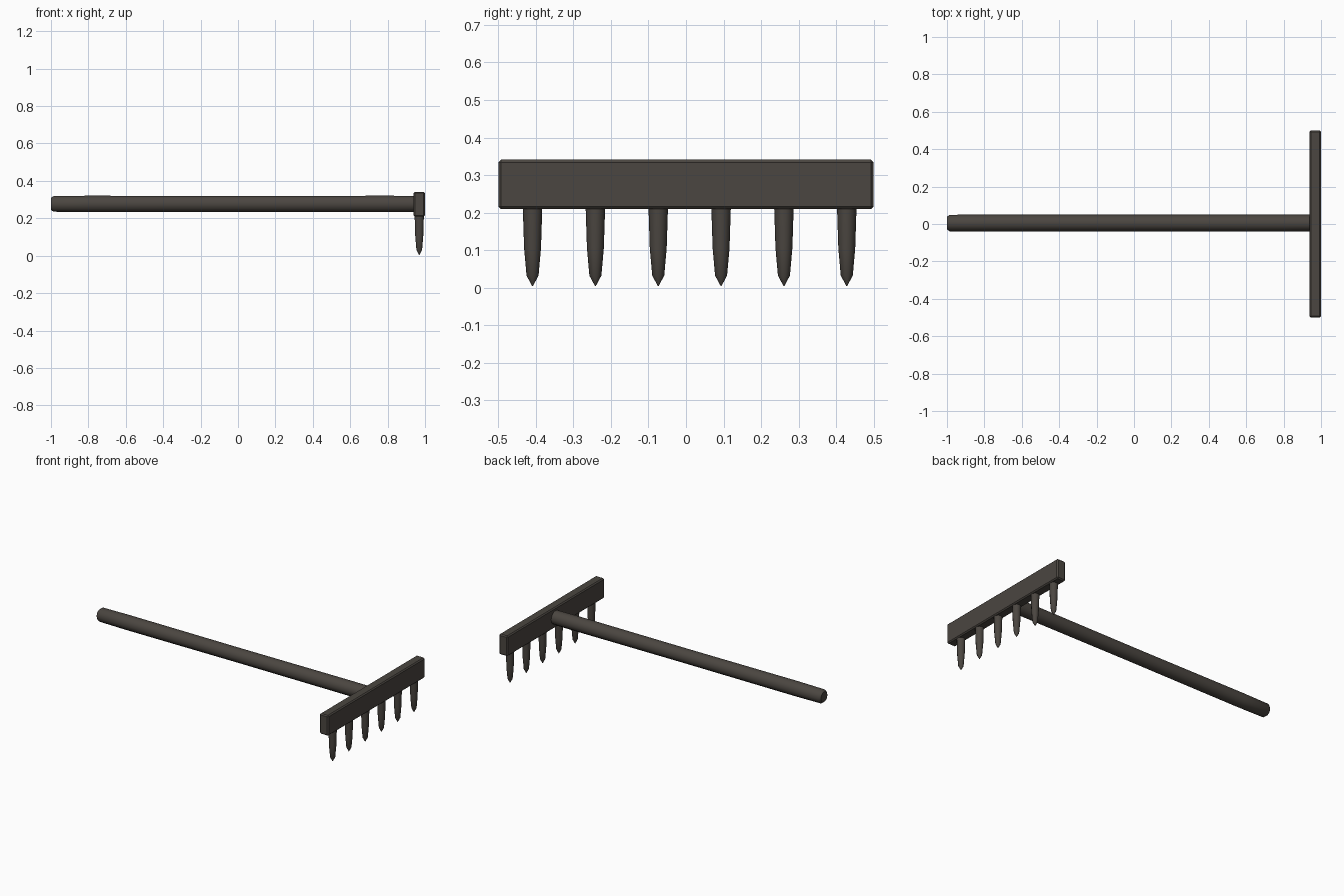
import bpy, bmesh, math
from mathutils import Matrix, Vector

if "Cube" in bpy.data.objects:
    bpy.data.objects.remove(bpy.data.objects["Cube"])

mat = bpy.data.materials.new("dark brown grey")
mat.diffuse_color = (0.07, 0.061, 0.052, 1)
mat.use_nodes = True
mat.node_tree.nodes["Principled BSDF"].inputs["Base Color"].default_value = mat.diffuse_color


def finish(name, bm, angle=35):
    bmesh.ops.recalc_face_normals(bm, faces=bm.faces)
    me = bpy.data.meshes.new(name)
    bm.to_mesh(me)
    bm.free()
    me.materials.append(mat)
    ob = bpy.data.objects.new(name, me)
    bpy.context.collection.objects.link(ob)
    bpy.ops.object.select_all(action='DESELECT')
    ob.select_set(True)
    bpy.context.view_layer.objects.active = ob
    bpy.ops.object.shade_smooth_by_angle(angle=math.radians(angle))
    return ob


def lathe(name, profile, sides, matrix, angle=50):
    """Rings of (radius, height) around local z, capped at both ends."""
    bm = bmesh.new()
    rings = []
    for r, h in profile:
        rings.append([bm.verts.new(matrix @ Vector((
            r * math.cos(2 * math.pi * (i + 0.5) / sides),
            r * math.sin(2 * math.pi * (i + 0.5) / sides), h))) for i in range(sides)])
    for a, b in zip(rings, rings[1:]):
        for i in range(sides):
            j = (i + 1) % sides
            bm.faces.new((a[i], a[j], b[j], b[i]))
    bm.faces.new(rings[0])
    bm.faces.new(rings[-1])
    return finish(name, bm, angle)


# Handle: long rounded pole along x with a softened end
lathe("handle", [(0.034, -1.0), (0.044, -0.986), (0.046, -0.8), (0.0445, 0.0),
                 (0.046, 0.8), (0.045, 0.955)], 10,
      Matrix.Translation((0, 0.005, 0.277)) @ Matrix.Rotation(math.pi / 2, 4, 'Y'))

# Head: crossbar with slightly bevelled edges
bm = bmesh.new()
bmesh.ops.create_cube(bm, size=1, matrix=Matrix.Translation((0.969, 0, 0.275))
                      @ Matrix.Diagonal((0.062, 1.0, 0.132, 1)))
bmesh.ops.bevel(bm, geom=bm.edges[:], offset=0.007, segments=1, affect='EDGES')
finish("head_bar", bm)

# Tines: six tapered pegs with pointed tips
tine = [(0.001, 0.004), (0.016, 0.032), (0.0225, 0.105), (0.0265, 0.23)]
for k in range(6):
    lathe(f"tine_{k + 1}", tine, 10, Matrix.Translation((0.969, -0.409 + 0.1675 * k, 0)))
